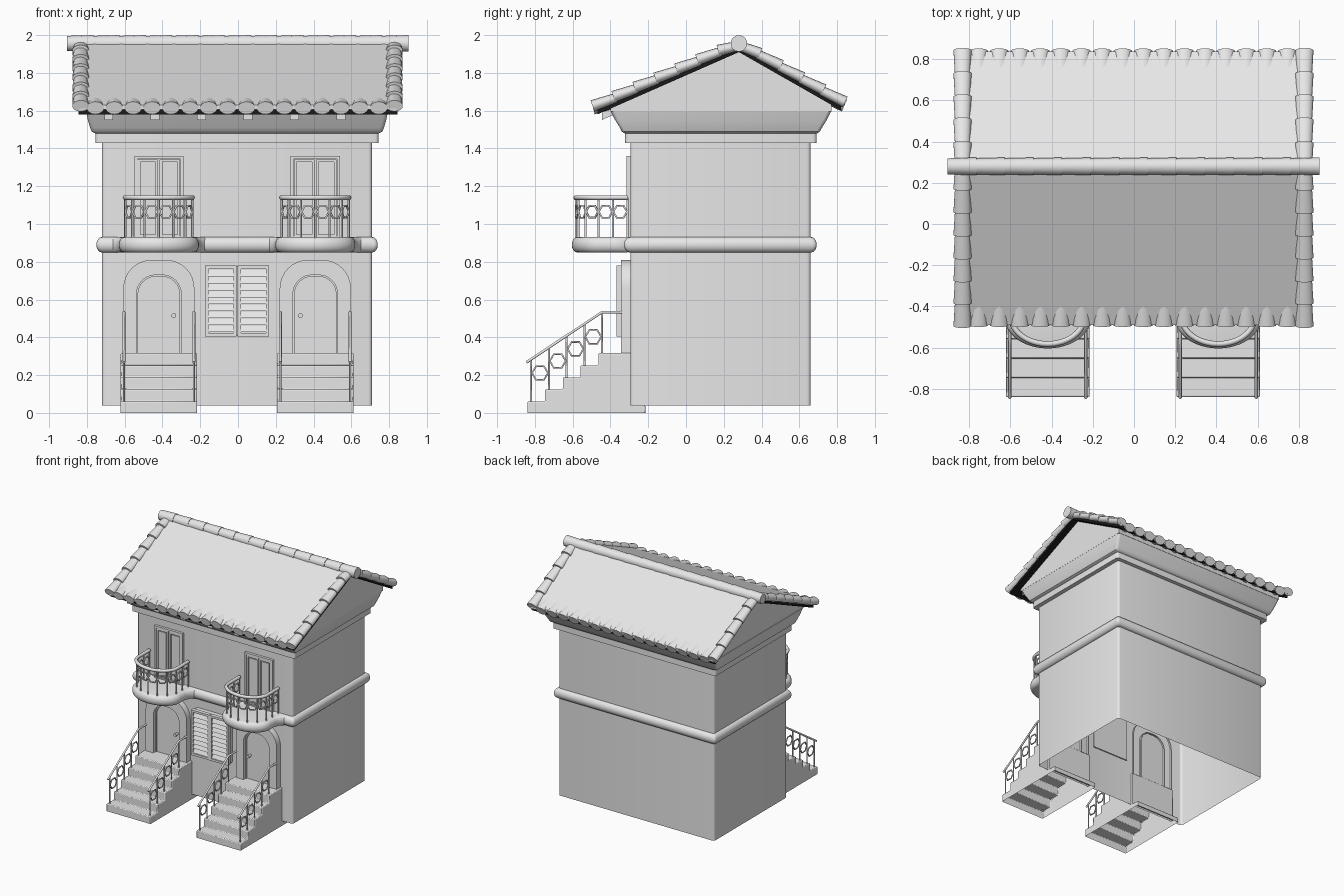
import bpy, bmesh, math
from mathutils import Vector, Matrix

if "Cube" in bpy.data.objects:
    bpy.data.objects.remove(bpy.data.objects["Cube"], do_unlink=True)


def material(name, rgb):
    m = bpy.data.materials.new(name)
    m.use_nodes = True
    m.diffuse_color = (*rgb, 1)
    m.node_tree.nodes["Principled BSDF"].inputs["Base Color"].default_value = (*rgb, 1)
    return m


GREY = material("plaster_grey", (0.8, 0.8, 0.8))
DARK = material("roof_underside_dark", (0.01, 0.01, 0.01))


def finish(name, bm, mat=GREY, bevel=0):
    bmesh.ops.recalc_face_normals(bm, faces=bm.faces)
    me = bpy.data.meshes.new(name)
    bm.to_mesh(me)
    bm.free()
    ob = bpy.data.objects.new(name, me)
    bpy.context.collection.objects.link(ob)
    me.materials.append(mat)
    if bevel:
        mod = ob.modifiers.new("soft_edges", 'BEVEL')
        mod.width, mod.segments = bevel, 2
    for o in bpy.context.selected_objects:
        o.select_set(False)
    ob.select_set(True)
    bpy.context.view_layer.objects.active = ob
    bpy.ops.object.shade_smooth_by_angle(angle=math.radians(35))
    return ob


def prism(name, pts, axis, a, b, mat=GREY, bevel=0, skip=()):
    """Extrude a closed 2D profile along an axis, leaving out skipped sides."""
    place = {'x': lambda p, t: (t, *p), 'y': lambda p, t: (p[0], t, p[1]),
             'z': lambda p, t: (*p, t)}[axis]
    bm = bmesh.new()
    A, B = [[bm.verts.new(place(p, t)) for p in pts] for t in (a, b)]
    bm.faces.new(A)
    bm.faces.new(B)
    n = len(pts)
    for i in range(n):
        if i not in skip:
            j = (i + 1) % n
            bm.faces.new((A[i], A[j], B[j], B[i]))
    return finish(name, bm, mat, bevel)


def box(name, x0, x1, y0, y1, z0, z1, bevel=0):
    return prism(name, [(x0, z0), (x1, z0), (x1, z1), (x0, z1)], 'y', y0, y1, bevel=bevel)


def loft(name, rings, caps=True):
    """Skin a stack of (outline, z) rings."""
    bm = bmesh.new()
    R = [[bm.verts.new((*p, z)) for p in pts] for pts, z in rings]
    for A, B in zip(R, R[1:]):
        for i in range(len(A)):
            j = (i + 1) % len(A)
            bm.faces.new((A[i], A[j], B[j], B[i]))
    if caps:
        bm.faces.new(R[0])
        bm.faces.new(R[-1])
    return finish(name, bm)


def frame(name, outer, inner, y0, y1, closed=True):
    """Raised border between two matching outlines in the xz plane."""
    bm = bmesh.new()
    L = [[bm.verts.new((p[0], y, p[1])) for p in pts]
         for pts, y in ((outer, y1), (outer, y0), (inner, y0), (inner, y1))]
    n = len(outer)
    for A, B in zip(L, L[1:]):
        for i in range(n if closed else n - 1):
            j = (i + 1) % n
            bm.faces.new((A[i], A[j], B[j], B[i]))
    return finish(name, bm)


def rect_frame(name, x0, x1, z0, z1, w, y0, y1):
    q = lambda d: [(x0 + d, z0 + d), (x1 - d, z0 + d), (x1 - d, z1 - d), (x0 + d, z1 - d)]
    return frame(name, q(0), q(w), y0, y1)


def tubes(name, paths, r):
    """Round bars along (points, closed) paths."""
    cu = bpy.data.curves.new(name, 'CURVE')
    cu.dimensions, cu.bevel_depth, cu.bevel_resolution, cu.use_fill_caps = '3D', r, 1, True
    for pts, closed in paths:
        s = cu.splines.new('POLY')
        s.points.add(len(pts) - 1)
        for sp, p in zip(s.points, pts):
            sp.co = (*p, 1)
        s.use_cyclic_u = closed
    cu.materials.append(GREY)
    ob = bpy.data.objects.new(name, cu)
    bpy.context.collection.objects.link(ob)
    for o in bpy.context.selected_objects:
        o.select_set(False)
    ob.select_set(True)
    bpy.context.view_layer.objects.active = ob
    bpy.ops.object.convert(target='MESH')


def tiles(name, parts, side, squash=1):
    """Tapered round tiles from a to b, flattened across the side direction."""
    bm = bmesh.new()
    side = Vector(side)
    for a, b, r1, r2 in parts:
        a, b = Vector(a), Vector(b)
        d = (b - a).normalized()
        n = side.cross(d) * -squash
        m = Matrix((side, n, d)).transposed().to_4x4()
        m.translation = (a + b) / 2
        bmesh.ops.create_cone(bm, cap_ends=True, segments=14, radius1=r1, radius2=r2,
                              depth=(b - a).length, matrix=m)
    return finish(name, bm)


def hexagon(c, along, r):
    c, along = Vector(c), Vector(along).normalized()
    return [c + along * r * math.cos(k * math.pi / 3) + Vector((0, 0, r * math.sin(k * math.pi / 3)))
            for k in range(6)], True


def rect(x, y0, y1, r=0.02, mid=-0.005):
    pts = []
    for k, (cx, cy) in enumerate([(x, y1), (-x, y1), (-x, y0), (x, y0)]):
        ox, oy = cx - math.copysign(r, cx) + mid, (y1 - r if cy == y1 else y0 + r)
        for s in range(4):
            t = math.pi / 2 * (k + s / 3)
            pts.append((ox + r * math.cos(t), oy + r * math.sin(t)))
    return pts


# Walls, string course and cornice
ROLL = [(0.03 * (1 - math.cos(t)), 0.89 + 0.041 * math.sin(t))
        for t in [math.radians(-90 + 20 * k) for k in range(10)]]
loft("walls", [(rect(0.715, -0.295, 0.66), z) for z in (0.04, 1.45)], caps=False)
loft("string_course", [(rect(0.745 - d, -0.328 + d, 0.692 - d), z) for d, z in ROLL])
loft("cornice_band", [(rect(0.75, -0.322, 0.692), z) for z in (1.43, 1.483)])
loft("cornice_flare", [(rect(0.8 - d, -0.4 + e, 0.77 - e), z) for d, e, z in
                       ((0.05, 0.075, 1.48), (0.03, 0.06, 1.49), (0.022, 0.05, 1.51),
                        (0.01, 0.025, 1.55), (0, 0, 1.6))])

# Roof slopes
RIDGE_Y, RIDGE_Z = 0.28, 1.91


def under(y):
    return RIDGE_Z - (0.44 * (RIDGE_Y - y) if y < RIDGE_Y else 0.57 * (y - RIDGE_Y))


def roof_layer(name, y0, y1, off, th, x, mat):
    ys = (y0, RIDGE_Y, y1)
    pts = [(y, under(y) + off) for y in ys] + [(y, under(y) + off + th) for y in reversed(ys)]
    prism(name, pts, 'x', -x, x, mat)


prism("gables", [(-0.4, 1.595), (0.77, 1.595), (0.77, under(0.77)), (RIDGE_Y, RIDGE_Z + 0.005),
                 (-0.4, under(-0.4))], 'x', -0.8, 0.795)
roof_layer("roof_underside", -0.468, 0.82, 0, 0.035, 0.845, DARK)
roof_layer("roof_slopes", -0.49, 0.838, 0.035, 0.024, 0.84, GREY)
for k in range(6):
    x, y0, y1 = -0.685 + 0.246 * k, -0.445, -0.34
    prism("rafter", [(y0, under(y0) - 0.04), (y1, under(y1) - 0.04), (y1, under(y1)),
                     (y0, under(y0))], 'x', x - 0.023, x + 0.023)

# Roof tiles: verge rolls, eave humps and ridge
verge, eave = [], []
for end, n in ((-0.495, 7), (0.842, 5)):
    step = (RIDGE_Y - end) / n
    for x in (-0.833, 0.828):
        for k in range(n):
            y0, y1 = end + k * step, end + (k + 1.12) * step
            verge.append(((x, y0, under(y0) + 0.056), (x, y1, under(y1) + 0.044), 0.045, 0.037))
    s = math.copysign(1, RIDGE_Y - end)
    for k in range(16):
        x = -0.755 + 0.1 * k
        y0, y1 = end + s * 0.003, end + s * 0.14
        lift = 0.044 if s > 0 else 0.036
        eave.append(((x, y0, under(y0) + lift), (x, y1, under(y1) + 0.018), 0.046, 0.04))
tiles("verge_tiles", verge, (1, 0, 0), 0.7)
tiles("eave_tiles", eave, (1, 0, 0), 0.75)
tiles("ridge_tiles", [((-0.905 + 0.139 * k, RIDGE_Y, 1.956), (-0.905 + 0.139 * (k + 1), RIDGE_Y, 1.956),
                       0.04, 0.044) for k in range(13)], (0, 1, 0))


def arch(cx, half, z0, z1, r):
    right = [(half - r + r * math.cos(t), z1 - r + r * math.sin(t))
             for t in [math.pi / 2 * k / 8 for k in range(9)]]
    pts = [(half, z0)] + right + [(-x, z) for x, z in reversed(right)] + [(-half, z0)]
    return [(cx + x, z) for x, z in pts]


def balcony_outline(cx, half, front, flare=0):
    """U-shaped outline from wall to wall with an elliptical front."""
    cap, b = -0.45, -0.45 - front
    pts = [(half + flare, -0.31), (half + flare * 0.35, -0.34), (half, -0.39)]
    pts += [(half * math.cos(t), cap - b * math.sin(t)) for t in [math.pi * k / 24 for k in range(25)]]
    pts += [(-half, -0.39), (-half - flare * 0.35, -0.34), (-half - flare, -0.31)]
    return [(cx + x, y) for x, y in pts]


def along_path(pts, n):
    """Points spaced evenly along a path."""
    pts = [Vector(p) for p in pts]
    total = sum((b - a).length for a, b in zip(pts, pts[1:]))
    out = []
    for k in range(n + 1):
        left = total * k / n
        for a, b in zip(pts, pts[1:]):
            seg = (b - a).length
            if left <= seg + 1e-6:
                out.append(a.lerp(b, left / seg))
                break
            left -= seg
    return out


for side in (-1, 1):
    cx = -0.005 + 0.414 * side

    # Arched front door
    frame("door_surround", arch(cx, 0.188, 0.3, 0.81, 0.15), arch(cx, 0.118, 0.3, 0.73, 0.1),
          -0.345, -0.28, closed=False)
    frame("door_trim", arch(cx, 0.119, 0.3, 0.731, 0.1), arch(cx, 0.11, 0.3, 0.722, 0.094),
          -0.318, -0.28, closed=False)
    prism("door", arch(cx, 0.114, 0.31, 0.726, 0.097), 'y', -0.308, -0.285)
    tiles("door_knob", [((cx - side * 0.079, -0.345, 0.515), (cx - side * 0.079, -0.3, 0.515), 0.013, 0.009)],
          (1, 0, 0))

    # Hollow entrance steps
    prof = [(-0.84, 0)]
    ys = [-0.84 + 0.094 * k for k in range(5)] + [-0.28]
    for k in range(5):
        z = 0.06 + 0.064 * k
        prof += [(ys[k], z), (ys[k + 1], z)]
    prof += [(-0.28, 0.04), (-0.215, 0.04), (-0.215, 0)]
    prism("steps", prof, 'x', cx - 0.203, cx + 0.203, bevel=0.006, skip=(len(prof) - 1,))

    # Stair railings
    rail_z = lambda y: 0.27 + 0.667 * (y + 0.84)
    for x in (cx - 0.185, cx + 0.185):
        post_y = [-0.82 + 0.094 * k for k in range(5)]
        bars = [([(x, y, 0.05 + 0.064 * k), (x, y, rail_z(y))], False) for k, y in enumerate(post_y)]
        for k in range(4):
            y = post_y[k] + 0.047
            bars.append(hexagon((x, y, 0.211 + 0.064 * k), (0, 1, 0), 0.042))
        tubes("stair_balusters", bars, 0.0055)
        tubes("stair_handrail", [([(x, -0.845, 0.267), (x, -0.445, 0.533), (x, -0.34, 0.533)], False)], 0.008)

    # Balcony slab and railing
    loft("balcony_slab", [(balcony_outline(cx, 0.212 - d, -0.605 + d, 0.05), z) for d, z in ROLL])
    path = [(x, y, 1.14) for x, y in balcony_outline(cx, 0.178, -0.583)]
    tubes("balcony_handrail", [(path, False)], 0.014)
    posts = along_path(path, 10)
    bars = [([(p.x, p.y, 0.92), p], False) for p in posts]
    for a, b in zip(posts, posts[1:]):
        c = (a + b) / 2
        c.z = 1.065
        bars.append(hexagon(c, b - a, (b - a).length * 0.47))
    tubes("balcony_balusters", bars, 0.006)

    # Balcony double door
    box("balcony_door", cx - 0.125, cx + 0.125, -0.302, -0.28, 0.92, 1.355)
    rect_frame("balcony_door_frame", cx - 0.13, cx + 0.13, 0.92, 1.36, 0.016, -0.316, -0.29)
    for x0 in (cx - 0.112, cx + 0.004):
        rect_frame("balcony_door_leaf", x0, x0 + 0.108, 0.93, 1.342, 0.014, -0.312, -0.29)
        box("balcony_door_panel", x0 + 0.022, x0 + 0.086, -0.307, -0.29, 0.95, 1.32)

# Louvred window shutters
box("window_back", -0.168, 0.158, -0.345, -0.285, 0.41, 0.775)
for x0 in (-0.175, -0.003):
    x1 = x0 + 0.168
    rect_frame("shutter_frame", x0, x1, 0.405, 0.78, 0.018, -0.367, -0.335)
    for k in range(9):
        z = 0.428 + 0.0368 * k
        prism("shutter_slat", [(-0.366, z), (-0.34, z + 0.008), (-0.34, z + 0.033), (-0.35, z + 0.033)],
              'x', x0 + 0.016, x1 - 0.016)
